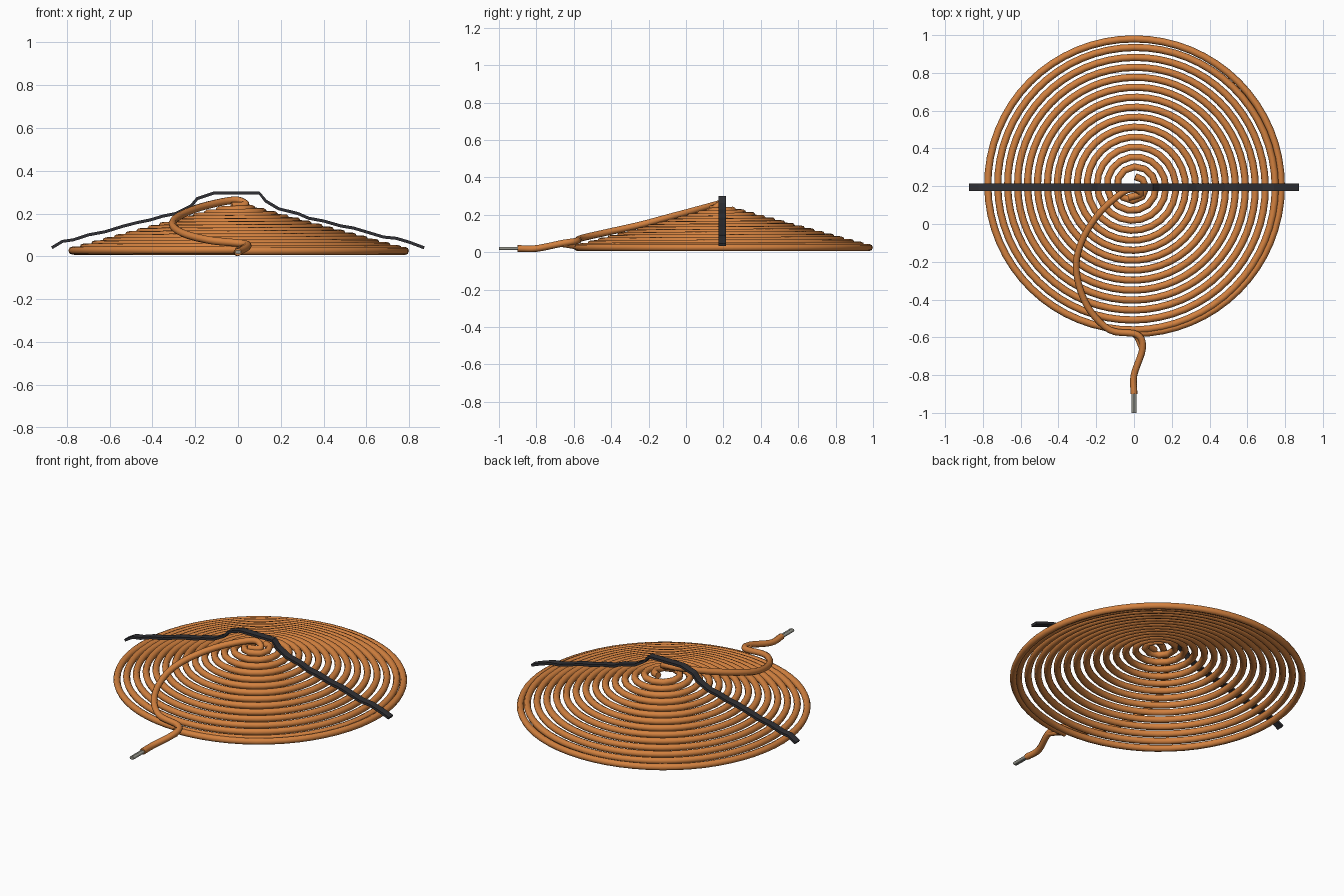
import bpy, math
from mathutils import Vector

if "Cube" in bpy.data.objects:
    bpy.data.objects.remove(bpy.data.objects["Cube"])

def mat(name, rgb):
    m = bpy.data.materials.new(name)
    m.diffuse_color = (*rgb, 1)
    m.use_nodes = True
    m.node_tree.nodes["Principled BSDF"].inputs["Base Color"].default_value = m.diffuse_color
    return m

copper = mat("orange_cable", (0.65, 0.22, 0.05))
dark = mat("dark_strap", (0.03, 0.03, 0.035))
metal = mat("bare_wire", (0.3, 0.3, 0.26))

def smooth_path(pts, n):
    # Catmull-Rom interpolation through a few path points
    p = [Vector(v) for v in pts]
    p = [2 * p[0] - p[1]] + p + [2 * p[-1] - p[-2]]
    out = []
    for a, b, c, d in zip(p, p[1:], p[2:], p[3:]):
        for k in range(n):
            t = k / n
            out.append(0.5 * (2*b + (c-a)*t + (2*a-5*b+4*c-d)*t*t + (3*b-a-3*c+d)*t**3))
    return out + [p[-2]]

def tube(name, pts, radius, material, res=2):
    cu = bpy.data.curves.new(name, 'CURVE')
    cu.dimensions = '3D'
    cu.bevel_depth = radius
    cu.bevel_resolution = res
    cu.use_fill_caps = True
    s = cu.splines.new('POLY')
    s.points.add(len(pts) - 1)
    for q, v in zip(s.points, pts):
        q.co = (*v, 1)
    ob = bpy.data.objects.new(name, cu)
    bpy.context.collection.objects.link(ob)
    cu.materials.append(material)
    bpy.ops.object.select_all(action='DESELECT')
    ob.select_set(True)
    bpy.context.view_layer.objects.active = ob
    bpy.ops.object.convert(target='MESH')
    bpy.ops.object.shade_smooth_by_angle(angle=math.radians(50))
    return ob

# conical spiral coil, starting at the rim near the lead and rising to the centre
CY, R0, R1, TURNS = 0.2, 0.78, 0.05, 14.5
total = TURNS * 2 * math.pi
a, spiral = 0.0, []
while a < total:
    # the rim turn is almost round, the rest tighten evenly
    u = max(0.0, a - 4.0) / (total - 4.0)
    r = R0 + (R1 - R0) * u
    th = -math.pi / 2 + a
    spiral.append((r * math.cos(th), CY + r * math.sin(th), 0.025 + 0.2 * u))
    a += 2 * math.pi / max(8, min(64, r * 110))
tube("spiral_coil", spiral, 0.019, copper)

# lead running from the top centre down over the coil and out to the front
lead = [(-0.03, 0.14, 0.235), (0.035, 0.16, 0.24), (0.0, 0.185, 0.262), (-0.07, 0.16, 0.255),
        (-0.19, 0.05, 0.225), (-0.28, -0.1, 0.185), (-0.305, -0.25, 0.145), (-0.25, -0.43, 0.105),
        (-0.13, -0.56, 0.075), (0.015, -0.585, 0.06), (0.045, -0.66, 0.048),
        (0.0, -0.8, 0.02), (0.0, -0.9, 0.02)]
tube("lead_cable", smooth_path(lead, 5), 0.018, copper)

# rim end of the coil joining the lead
tube("rim_end", smooth_path([(0, -0.58, 0.025), (0.02, -0.6, 0.035), (0.045, -0.66, 0.045)], 4),
     0.018, copper)

# bare wire ends
for i, x in enumerate((-0.005, 0.005)):
    tube(f"wire_end_{i}", [(x, -0.88, 0.02), (x, -1.0, 0.02)], 0.009, metal)

# flat strap draped across the cone
top = [(-0.87, 0.04), (-0.82, 0.07), (-0.77, 0.077), (-0.7, 0.1), (-0.62, 0.115), (-0.54, 0.14),
       (-0.47, 0.158), (-0.41, 0.17), (-0.35, 0.188), (-0.29, 0.2), (-0.22, 0.235),
       (-0.19, 0.27), (-0.115, 0.295), (0.1, 0.295), (0.13, 0.258), (0.19, 0.222),
       (0.28, 0.2), (0.33, 0.178), (0.4, 0.165), (0.48, 0.142), (0.54, 0.132),
       (0.62, 0.108), (0.68, 0.09), (0.74, 0.084), (0.8, 0.066), (0.87, 0.04)]
verts, faces = [], []
h = 0.007
for i, p in enumerate(top):
    d = Vector(top[min(i + 1, len(top) - 1)]) - Vector(top[max(i - 1, 0)])
    n = Vector((-d.y, d.x)).normalized() * h
    for y, s in ((0.175, 1), (0.215, 1), (0.215, -1), (0.175, -1)):
        verts.append((p[0] + s * n.x, y, p[1] + s * n.y))
for i in range(len(top) - 1):
    for k in range(4):
        j = (k + 1) % 4
        faces.append((4*i + k, 4*i + 4 + k, 4*i + 4 + j, 4*i + j))
e = 4 * (len(top) - 1)
faces += [(0, 1, 2, 3), (e + 3, e + 2, e + 1, e)]
me = bpy.data.meshes.new("strap")
me.from_pydata(verts, [], faces)
me.materials.append(dark)
me.update()
bpy.context.collection.objects.link(bpy.data.objects.new("strap", me))
